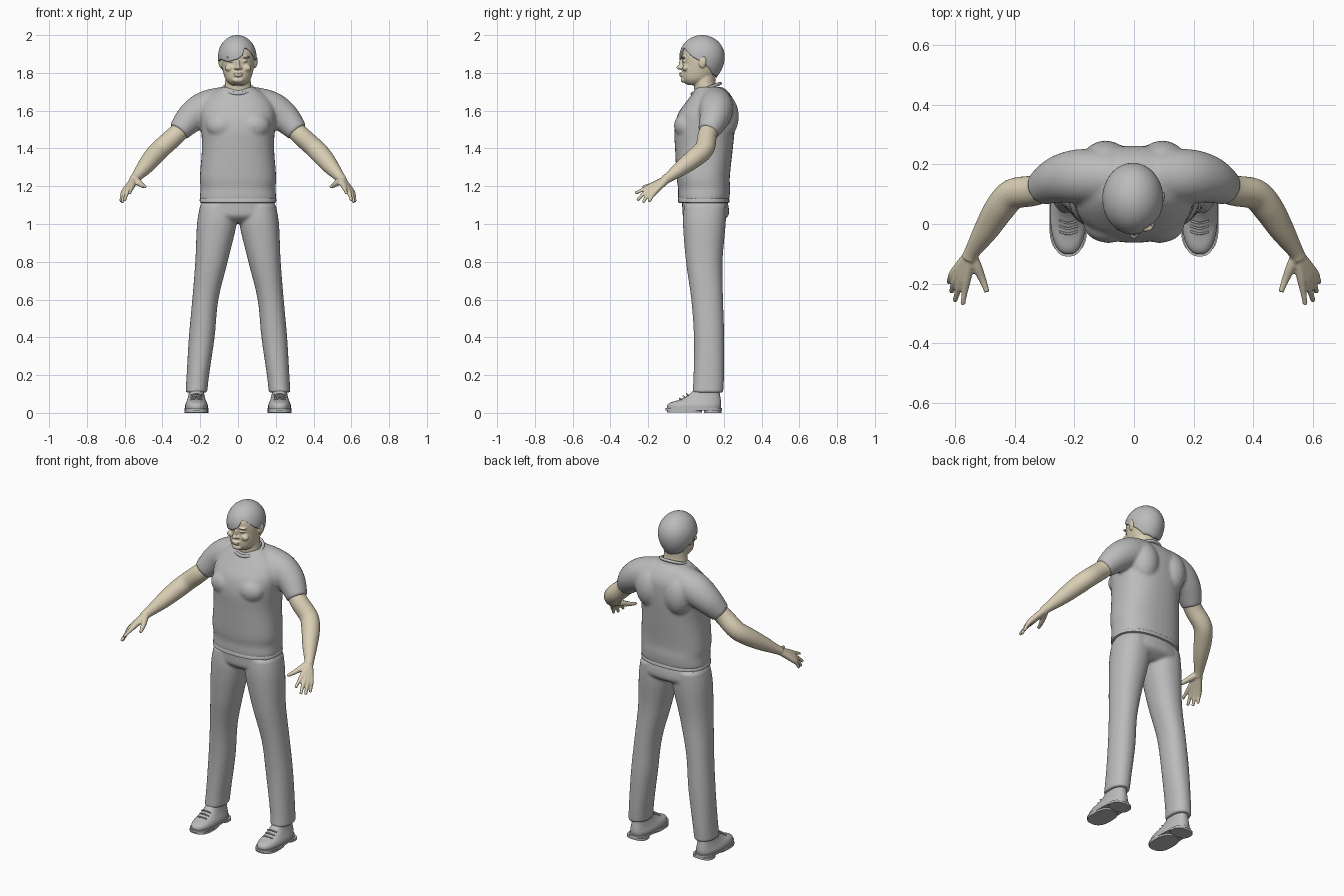
import bpy, bmesh, math
from mathutils import Vector

if "Cube" in bpy.data.objects:
    bpy.data.objects.remove(bpy.data.objects["Cube"], do_unlink=True)


def material(name, color):
    m = bpy.data.materials.new(name)
    m.use_nodes = True
    m.diffuse_color = color
    m.node_tree.nodes["Principled BSDF"].inputs["Base Color"].default_value = color
    return m


GREY = material("cloth grey", (0.5, 0.5, 0.5, 1))
SKIN = material("skin beige", (0.7, 0.62, 0.46, 1))


def resample(rows, n=5):
    """Smooth spline through rows of numbers."""
    out = []
    for i in range(len(rows) - 1):
        a, b, c, d = (rows[max(0, min(len(rows) - 1, i + k))] for k in (-1, 0, 1, 2))
        for s in range(n):
            t = s / n
            out.append([q + t * (r - p) / 2 + t * t * (p - 2.5 * q + 2 * r - w / 2)
                        + t ** 3 * (1.5 * (q - r) + (w - p) / 2)
                        for p, q, r, w in zip(a, b, c, d)])
    return out + [list(rows[-1])]


def skin_rings(bm, rings, caps=True):
    loops = [[bm.verts.new(p) for p in ring] for ring in rings]
    for lo, hi in zip(loops, loops[1:]):
        for i in range(len(lo)):
            j = (i + 1) % len(lo)
            bm.faces.new((lo[i], lo[j], hi[j], hi[i]))
    if caps:
        bm.faces.new(loops[0][::-1])
        bm.faces.new(loops[-1])


def stack(bm, rows, power=2.0, seg=40, n=5):
    """Horizontal rounded sections: z, x0, x1, y0, y1."""
    def bend(v):
        return math.copysign(abs(v) ** (2 / power), v)
    rings = []
    for z, x0, x1, y0, y1 in resample(rows, n):
        rings.append([((x0 + x1) / 2 + (x1 - x0) / 2 * bend(math.cos(math.tau * i / seg)),
                       (y0 + y1) / 2 + (y1 - y0) / 2 * bend(math.sin(math.tau * i / seg)), z)
                      for i in range(seg)])
    skin_rings(bm, rings)


def tube(bm, path, seg=20):
    """Round limb through points x, y, z, radius."""
    rows = resample(path)
    pts = [Vector(r[:3]) for r in rows]
    rings = []
    for i, p in enumerate(pts):
        d = (pts[min(i + 1, len(pts) - 1)] - pts[max(i - 1, 0)]).normalized()
        u = d.cross(Vector((0.3, 1, 0.2))).normalized()
        v = d.cross(u)
        rings.append([p + rows[i][3] * (u * math.cos(math.tau * k / seg) + v * math.sin(math.tau * k / seg))
                      for k in range(seg)])
    skin_rings(bm, rings)


def blob(bm, center, size):
    made = bmesh.ops.create_uvsphere(bm, u_segments=20, v_segments=12, radius=1)["verts"]
    for v in made:
        v.co = Vector([c + s * k for c, s, k in zip(center, size, v.co)])


def finish(name, bm, mat, voxel=0, mirror=False, smooth=4):
    bmesh.ops.recalc_face_normals(bm, faces=bm.faces)
    me = bpy.data.meshes.new(name)
    bm.to_mesh(me)
    bm.free()
    me.materials.append(mat)
    me.polygons.foreach_set("use_smooth", [True] * len(me.polygons))
    me.set_sharp_from_angle(angle=math.radians(45))
    ob = bpy.data.objects.new(name, me)
    bpy.context.scene.collection.objects.link(ob)
    if mirror:
        ob.modifiers.new("mirror", "MIRROR").use_mirror_merge = False
    if voxel:
        r = ob.modifiers.new("blend", "REMESH")
        r.mode, r.voxel_size, r.use_smooth_shade = "VOXEL", voxel, True
        s = ob.modifiers.new("soften", "SMOOTH")
        s.factor, s.iterations = 0.5, smooth
    return ob


def even(rows):
    """Centred sections: z, half width, y0, y1."""
    return [(z, -w, w, a, b) for z, w, a, b in rows]


# Shirt: torso, sleeves and shoulder blades blended together
bm = bmesh.new()
stack(bm, even([(1.115, .196, -.035, .222), (1.14, .202, -.042, .23), (1.19, .198, -.042, .234),
                (1.25, .202, -.05, .232), (1.4, .191, -.058, .248), (1.5, .195, -.062, .258),
                (1.58, .2, -.044, .262), (1.64, .185, -.004, .258), (1.69, .14, .033, .232),
                (1.725, .085, .055, .195)]), 2.4)
for s in (-1, 1):
    tube(bm, [(s * .06, .155, 1.645, .085), (s * .17, .16, 1.612, .092), (s * .25, .15, 1.56, .08),
              (s * .315, .118, 1.487, .057)], 28)
    blob(bm, (s * .095, .2, 1.57), (.085, .08, .12))
    blob(bm, (s * .085, 0, 1.52), (.085, .064, .07))
finish("shirt", bm, GREY, .009, smooth=5)

# Shirt hem and collar bands
bm = bmesh.new()
skin_rings(bm, [[(.2 * math.copysign(abs(math.cos(a)) ** .83, math.cos(a)) * k,
                  .094 + .135 * math.copysign(abs(math.sin(a)) ** .83, math.sin(a)) * k, z)
                 for a in (math.tau * i / 48 for i in range(48))]
                for k, z in ((.97, 1.112), (1.01, 1.115), (1.015, 1.13), (.98, 1.138))])
finish("shirt_hem", bm, GREY)
bm = bmesh.new()
rings = []
for i in range(40):
    a = math.tau * i / 40
    rings.append([((.077 + .009 * math.cos(b)) * math.cos(a), .107 + (.074 + .009 * math.cos(b)) * math.sin(a),
                   1.717 + .027 * math.sin(a) + .009 * math.sin(b))
                  for b in (math.tau * k / 10 for k in range(10))])
skin_rings(bm, rings + rings[:1], caps=False)
bmesh.ops.remove_doubles(bm, verts=bm.verts, dist=1e-5)
finish("collar", bm, GREY)

# Trousers: hips and two legs
bm = bmesh.new()
stack(bm, even([(1.145, .186, -.02, .212), (1.09, .195, -.02, .226), (1.04, .195, -.014, .222),
                (1.005, .12, .03, .17)]), 2.3)
for s in (-1, 1):
    leg = [(1.1, .015, .2, -.01, .212), (1.0, .008, .217, -.016, .21), (.8, .055, .226, 0, .193),
           (.6, .104, .242, .028, .196), (.4, .124, .26, .042, .202), (.2, .153, .272, .04, .201),
           (.108, .163, .278, .034, .197)]
    stack(bm, [(z, s * a, s * b, c, d) for z, a, b, c, d in leg], 2.2)
finish("trousers", bm, GREY, .008)

# Shoes: upper, sole, heel and laces
bm = bmesh.new()
stack(bm, [(.02, .16, .28, -.1, .182), (.04, .16, .28, -.1, .186), (.055, .165, .275, -.082, .186),
           (.07, .171, .269, -.035, .184), (.095, .178, .262, .012, .18), (.13, .182, .258, .05, .175)], 2.4)
for z0, z1, y0, y1 in ((.012, .026, -.109, .19), (.002, .014, -.1, .085), (0, .014, .095, .188)):
    stack(bm, [(z0, .157, .283, y0, y1), (z1, .157, .283, y0, y1)], 2.6, n=1)
for k in range(3):
    y, z = -.025 + k * .018, .074 + k * .012
    tube(bm, [(.19, y, z - .004, .004), (.22, y - .008, z + .003, .004), (.25, y, z - .004, .004)], 8)
finish("shoes", bm, GREY, mirror=True)

# Arms with hands
bm = bmesh.new()
tube(bm, [(.27, .14, 1.53, .048), (.33, .113, 1.47, .051), (.405, .1, 1.402, .052), (.45, .052, 1.355, .051),
          (.495, -.02, 1.3, .042), (.54, -.09, 1.248, .027), (.552, -.115, 1.232, .026)])
wrist = (.548, -.1, 1.238, .02)
fingers = [((.56, -.18, 1.203), (.567, -.228, 1.182), (.574, -.27, 1.162)),
           ((.577, -.184, 1.188), (.591, -.228, 1.156), (.6, -.258, 1.125)),
           ((.592, -.178, 1.177), (.606, -.21, 1.142), (.612, -.228, 1.113)),
           ((.602, -.163, 1.172), (.615, -.183, 1.143), (.62, -.195, 1.117))]
for knuckle, mid, tip in fingers:
    tube(bm, [wrist, knuckle + (.016,), mid + (.0105,), tip + (.0085,)], 12)
tube(bm, [wrist, (.528, -.14, 1.222, .018), (.508, -.185, 1.205, .013), (.492, -.228, 1.197, .009)], 12)
finish("arms", bm, SKIN, .005, mirror=True, smooth=3)

# Head: skull, neck, ears and facial features
bm = bmesh.new()
stack(bm, even([(1.735, .03, .012, .07), (1.747, .05, -.008, .11), (1.768, .067, -.02, .14),
                (1.8, .078, -.022, .165), (1.84, .086, -.018, .182), (1.88, .089, -.021, .192),
                (1.92, .086, -.017, .19), (1.96, .066, .01, .162), (1.978, .035, .05, .12)]), 2.15)
stack(bm, even([(1.65, .085, .05, .18), (1.7, .074, .045, .168), (1.75, .068, .042, .156),
                (1.82, .066, .05, .16)]))
features = [((0, -.03, 1.829), (.014, .021, .013)), ((0, -.024, 1.848), (.009, .014, .026)),
            ((0, -.026, 1.797), (.026, .011, .006)), ((0, -.024, 1.786), (.022, .012, .007)),
            ((0, -.014, 1.762), (.03, .014, .014))]
for center, size in features:
    blob(bm, center, size)
for s in (-1, 1):
    blob(bm, (s * .014, -.024, 1.826), (.009, .011, .008))
    blob(bm, (s * .038, -.013, 1.883), (.027, .013, .006))
    blob(bm, (s * .036, -.013, 1.862), (.016, .009, .006))
    blob(bm, (s * .046, -.002, 1.826), (.024, .017, .018))
    blob(bm, (s * .092, .087, 1.857), (.009, .02, .032))
    blob(bm, (s * .097, .096, 1.862), (.008, .012, .026))
finish("head", bm, SKIN, .004, smooth=3)

# Hair: cap whose lower edge follows a swept fringe
hairline = [(-180, 1.775), (-130, 1.79), (-105, 1.832), (-85, 1.86), (-60, 1.872), (-30, 1.858), (0, 1.872),
            (15, 1.89), (25, 1.932), (35, 1.93), (50, 1.91), (65, 1.885), (85, 1.862), (105, 1.832),
            (130, 1.79), (180, 1.775)]


def edge_height(angle):
    for (a, p), (b, q) in zip(hairline, hairline[1:]):
        if angle <= b:
            return p + (q - p) * (angle - a) / (b - a)
    return hairline[-1][1]


bm = bmesh.new()
rings = []
for j in range(25):
    ring = []
    for i in range(72):
        deg = i * 5 - 180
        z0 = edge_height(deg)
        z = z0 + (2 - z0) * math.sin(j / 24.2 * math.pi / 2)
        dz = z - 1.885
        f = math.sqrt(max(0, 1 - (dz / .115) ** 2)) if dz > 0 else 1 - 30 * dz * dz
        a = math.radians(deg)
        ring.append((-.004 + .102 * f * math.sin(a), .085 - .12 * f * math.cos(a), z))
    rings.append(ring)
skin_rings(bm, rings, caps=False)
bm.faces.new([v for v in list(bm.verts)[-72:]])
hair = finish("hair", bm, GREY)
thick = hair.modifiers.new("thickness", "SOLIDIFY")
thick.thickness, thick.offset = .01, -1
